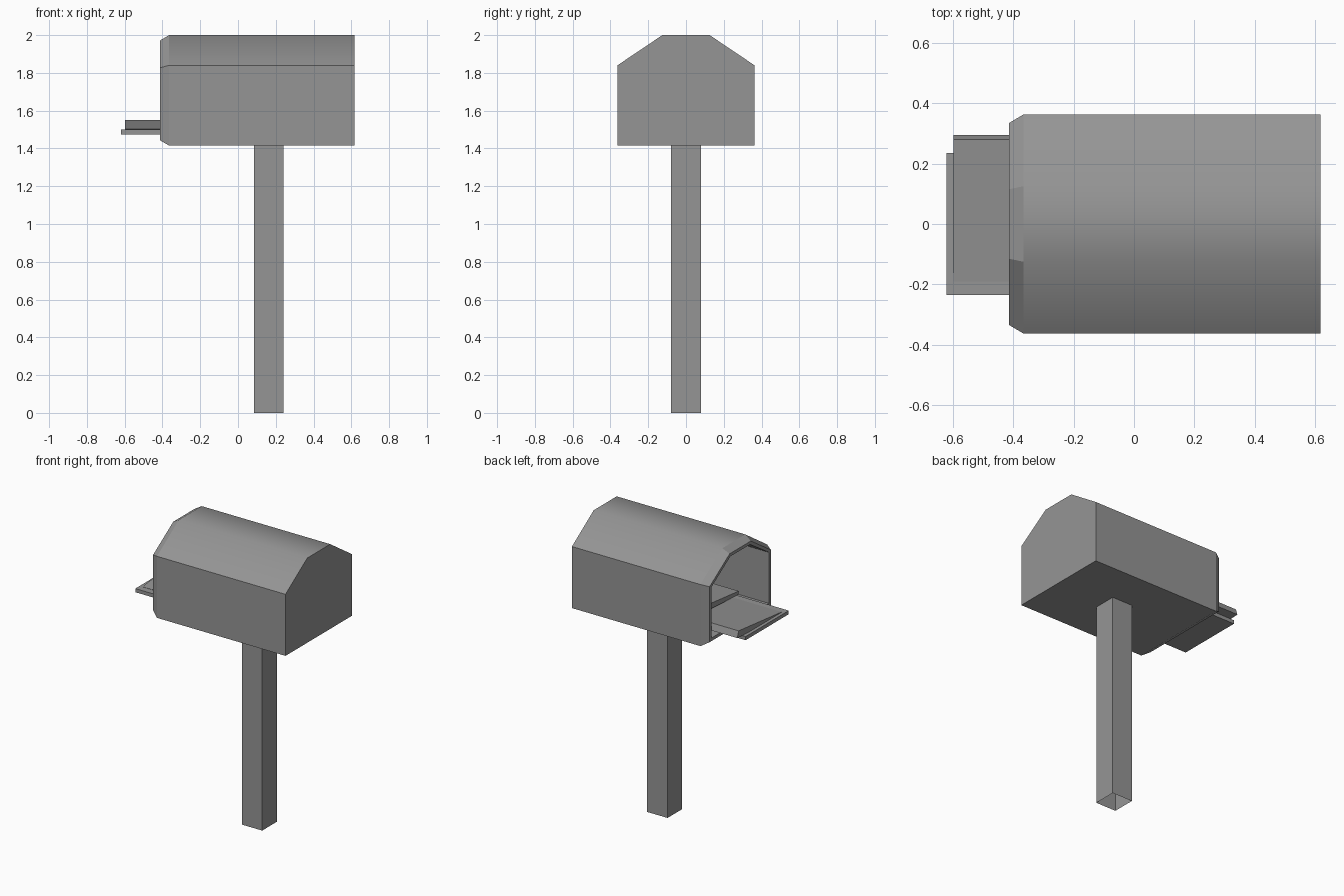
import bpy
import bmesh

if "Cube" in bpy.data.objects:
    bpy.data.objects.remove(bpy.data.objects["Cube"])

# Single material
grey = bpy.data.materials.new("plain_grey")
grey.use_nodes = True
colour = (0.3, 0.3, 0.3, 1)
grey.diffuse_color = colour
bsdf = next(n for n in grey.node_tree.nodes if n.type == "BSDF_PRINCIPLED")
bsdf.inputs["Base Color"].default_value = colour


def finish(name, bm):
    mesh = bpy.data.meshes.new(name)
    bm.to_mesh(mesh)
    bm.free()
    obj = bpy.data.objects.new(name, mesh)
    obj.data.materials.append(grey)
    bpy.context.collection.objects.link(obj)
    return obj


def loft(name, sections, cap_first=True, cap_last=True, smooth=()):
    """Bridge (x, yz outline) sections; smooth lists (section, side) faces."""
    bm = bmesh.new()
    rings = [[bm.verts.new((x, y, z)) for y, z in pts] for x, pts in sections]
    n = len(rings[0])
    for s, (a, b) in enumerate(zip(rings, rings[1:])):
        for i in range(n):
            j = (i + 1) % n
            face = bm.faces.new((a[i], a[j], b[j], b[i]))
            face.smooth = (s, i) in smooth
    if cap_first:
        bm.faces.new(rings[0])
    if cap_last:
        bm.faces.new(rings[-1])
    bmesh.ops.recalc_face_normals(bm, faces=bm.faces)
    return finish(name, bm)


# Hollow box: closed end, long walls, chamfered mouth, rim, inner walls, inner end
half = [(0.363, 1.415), (0.363, 1.84), (0.125, 2.0)]
outline = half + [(-y, z) for y, z in reversed(half)]


def shrink(amount):
    mid = 1.7075
    ky, kz = 1 - amount / 0.363, 1 - amount / 0.2925
    return [(y * ky, mid + (z - mid) * kz) for y, z in outline]


loft("mailbox_body", [
    (0.617, outline), (-0.365, outline), (-0.414, shrink(0.029)),
    (-0.414, shrink(0.05)), (0.59, shrink(0.05)),
], smooth={(0, 1), (0, 2), (0, 3)})

# Post: square tube, open underneath
bm = bmesh.new()
bmesh.ops.create_cube(bm, size=1)
for v in bm.verts:
    v.co.x = 0.163 + v.co.x * 0.156
    v.co.y *= 0.16
    v.co.z = (v.co.z + 0.5) * 1.416
bm.normal_update()
bmesh.ops.delete(bm, geom=[f for f in bm.faces if f.normal.z < -0.5], context="FACES")
finish("post", bm)


# Letters: one flat, two resting on it at a slight tilt
def letter(name, x0, x1, section):
    loft(name, [(x0, section), (x1, section)])


letter("bottom_letter", -0.62, 0.1,
       [(-0.235, 1.475), (0.235, 1.475), (0.235, 1.5), (-0.235, 1.5)])
tilted = [(-0.18, 1.478), (0.295, 1.507), (0.28, 1.551), (-0.19, 1.502)]
letter("middle_letter", -0.598, 0.1, tilted)
letter("top_letter", -0.25, 0.4, [(y - 0.03, z + 0.04) for y, z in tilted])
